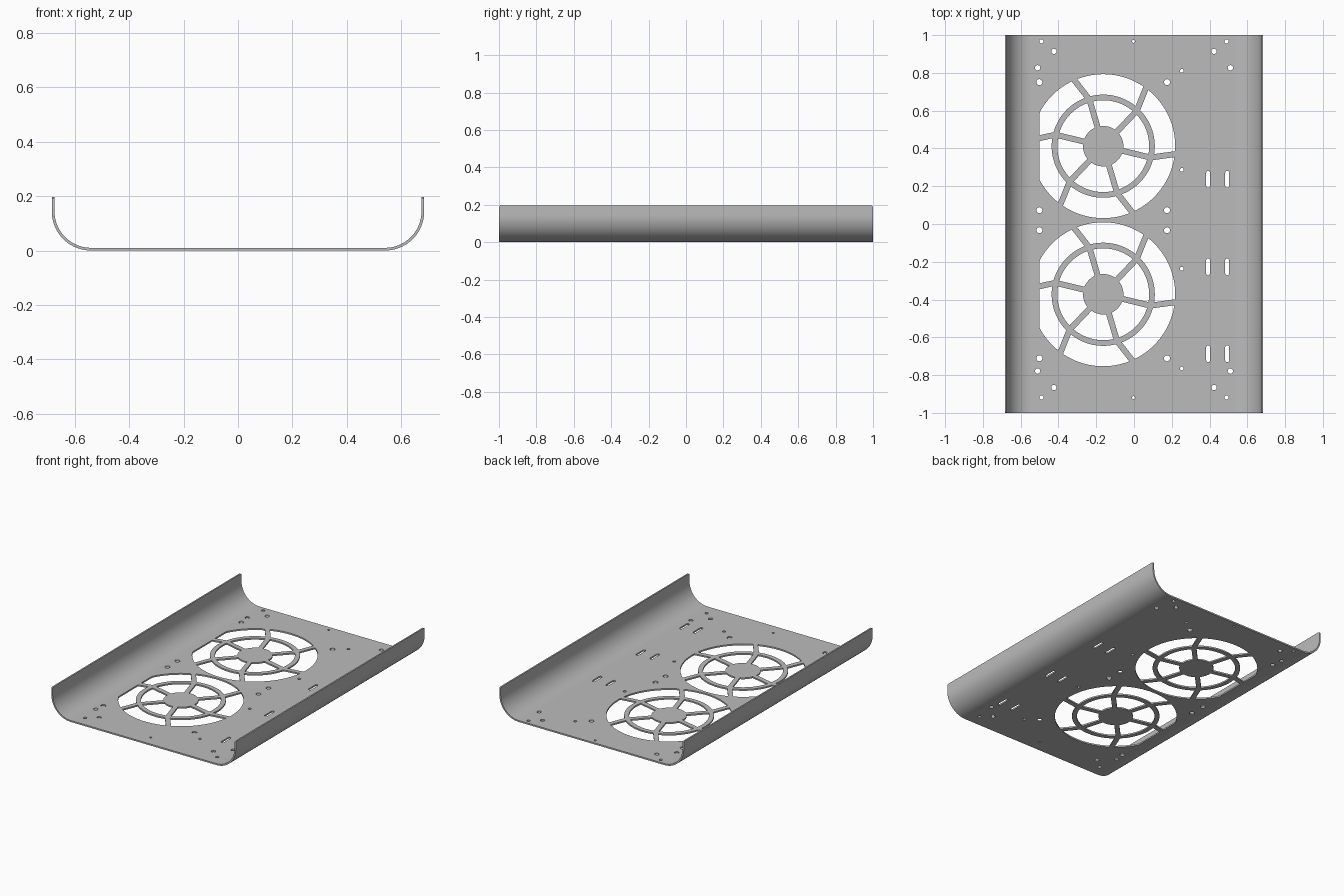
import bpy
import bmesh
from math import radians, sin, cos, atan2, sqrt, pi
from mathutils import Vector

cube = bpy.data.objects.get("Cube")
if cube:
    bpy.data.objects.remove(cube, do_unlink=True)

THICK = 0.01
SEAM = 0.53          # where the flat panel meets the bent flanges
BEND = 0.144         # outer bend radius
HALF_W, TOP = 0.684, 0.196
HUB_R, RING_IN, RING_OUT, FAN_R = 0.107, 0.243, 0.273, 0.381
RING_MID = 0.258
SPOKE_HALF = 0.0155
FLAT_SIDE = -0.337   # fan opening is cut straight on this side

metal = bpy.data.materials.new("grey sheet metal")
metal.use_nodes = True
metal.diffuse_color = (0.5, 0.5, 0.5, 1)
metal.node_tree.nodes["Principled BSDF"].inputs["Base Color"].default_value = (0.5, 0.5, 0.5, 1)


def finish(name, mesh):
    mesh.materials.clear()
    mesh.materials.append(metal)
    obj = bpy.data.objects.new(name, mesh)
    bpy.context.collection.objects.link(obj)
    bpy.ops.object.select_all(action="DESELECT")
    obj.select_set(True)
    bpy.context.view_layer.objects.active = obj
    bpy.ops.object.shade_smooth_by_angle(angle=radians(30))
    return obj


def arc(cx, cy, r, a0, a1, n):
    return [(cx + r * cos(a0 + (a1 - a0) * i / n), cy + r * sin(a0 + (a1 - a0) * i / n))
            for i in range(n + 1)]


def round_hole(x, y, r):
    return arc(x, y, r, 0, 2 * pi, 16)[:-1]


def slot(x, y, half_len, r):
    return arc(x, y + half_len - r, r, 0, pi, 6) + arc(x, y - half_len + r, r, pi, 2 * pi, 6)


def spoke_edge(r, tilt, side):
    """Angle at which one edge of a tilted spoke crosses radius r."""
    d = Vector((cos(tilt), sin(tilt)))
    p = Vector((RING_MID, 0)) + Vector((-d.y, d.x)) * side * SPOKE_HALF
    b = p.dot(d)
    p += d * (sqrt(b * b - p.dot(p) + r * r) - b)
    return atan2(p.y, p.x)


def fan_cell(cx, cy, r0, r1, tilt, a):
    """Opening between two neighbouring spokes, from radius r0 to r1."""
    step = pi / 3
    pts = []
    for r, flip in ((r0, False), (r1, True)):
        lo = a + spoke_edge(r, tilt, 1)
        hi = a + step + spoke_edge(r, tilt, -1)
        run = arc(0, 0, r, lo, hi, 28)
        pts += run[::-1] if flip else run
    return [(cx + max(x, FLAT_SIDE), cy + y) for x, y in pts]


# Outline and openings of the flat panel
loops = [[(-SEAM, -1), (SEAM, -1), (SEAM, 1), (-SEAM, 1)]]
fan_x = -0.163
for fan_y in (0.412, -0.372):
    for k in range(6):
        a = radians(46.5 + 60 * k)
        loops.append(fan_cell(fan_x, fan_y, HUB_R, RING_IN, 0, a))
        loops.append(fan_cell(fan_x, fan_y, RING_OUT, FAN_R, radians(21.5), a))
    # fan screw holes
    for sx in (-1, 1):
        for sy in (-1, 1):
            loops.append(round_hole(fan_x + sx * 0.338, fan_y + sy * 0.339, 0.016))

# Mounting holes near the front and back edges
for sy in (-1, 1):
    for sx in (-1, 1):
        for x, y, r in ((0.49, 0.943, 0.011), (0.424, 0.89, 0.014), (0.51, 0.803, 0.014)):
            loops.append(round_hole(sx * x, 0.024 + sy * y, r))
    loops.append(round_hole(-0.003, 0.024 + sy * 0.943, 0.008))

# Row of small holes and pairs of cable slots
for y in (0.811, 0.287, -0.237, -0.765):
    loops.append(round_hole(0.253, y, 0.01))
for y in (0.237, -0.227, -0.687):
    for x in (0.392, 0.493):
        loops.append(slot(x, y, 0.045, 0.01))

# Flat panel: filled flat curve given thickness, turned into a mesh
curve = bpy.data.curves.new("panel_outline", "CURVE")
curve.dimensions = "2D"
curve.fill_mode = "BOTH"
curve.extrude = THICK / 2
for pts in loops:
    spline = curve.splines.new("POLY")
    spline.points.add(len(pts) - 1)
    for point, (x, y) in zip(spline.points, pts):
        point.co = (x, y, 0, 1)
    spline.use_cyclic_u = True
helper = bpy.data.objects.new("panel_outline", curve)
bpy.context.collection.objects.link(helper)
bpy.context.view_layer.update()
graph = bpy.context.evaluated_depsgraph_get()
panel_mesh = bpy.data.meshes.new_from_object(helper.evaluated_get(graph))
bpy.data.objects.remove(helper, do_unlink=True)
bm = bmesh.new()
bm.from_mesh(panel_mesh)
bmesh.ops.remove_doubles(bm, verts=bm.verts, dist=0.0001)
bmesh.ops.translate(bm, verts=bm.verts, vec=(0, 0, THICK / 2))
bmesh.ops.recalc_face_normals(bm, faces=bm.faces)
bm.to_mesh(panel_mesh)
bm.free()
finish("fan_panel", panel_mesh)


# Bent side flanges: curved sheet profile drawn out along the length
def flange(name, side):
    cx = HALF_W - BEND
    outer = [(SEAM, 0)] + arc(cx, BEND, BEND, -pi / 2, 0, 20) + [(HALF_W, TOP)]
    inner = [(SEAM, THICK)] + arc(cx, BEND, BEND - THICK, -pi / 2, 0, 20) + [(HALF_W - THICK, TOP)]
    bm = bmesh.new()
    face = bm.faces.new([bm.verts.new((side * x, -1, z)) for x, z in outer + inner[::-1]])
    new = bmesh.ops.extrude_face_region(bm, geom=[face])["geom"]
    bmesh.ops.translate(bm, vec=(0, 2, 0),
                        verts=[v for v in new if isinstance(v, bmesh.types.BMVert)])
    # softened upper corners
    corners = [e for e in bm.edges
               if all(v.co.z > TOP - 0.001 for v in e.verts)
               and abs(e.verts[0].co.y - e.verts[1].co.y) < 0.01]
    bmesh.ops.bevel(bm, geom=corners, offset=0.01, segments=3, profile=0.5, affect="EDGES")
    bmesh.ops.recalc_face_normals(bm, faces=bm.faces)
    mesh = bpy.data.meshes.new(name)
    bm.to_mesh(mesh)
    bm.free()
    finish(name, mesh)


flange("left_flange", 1)
flange("right_flange", -1)
